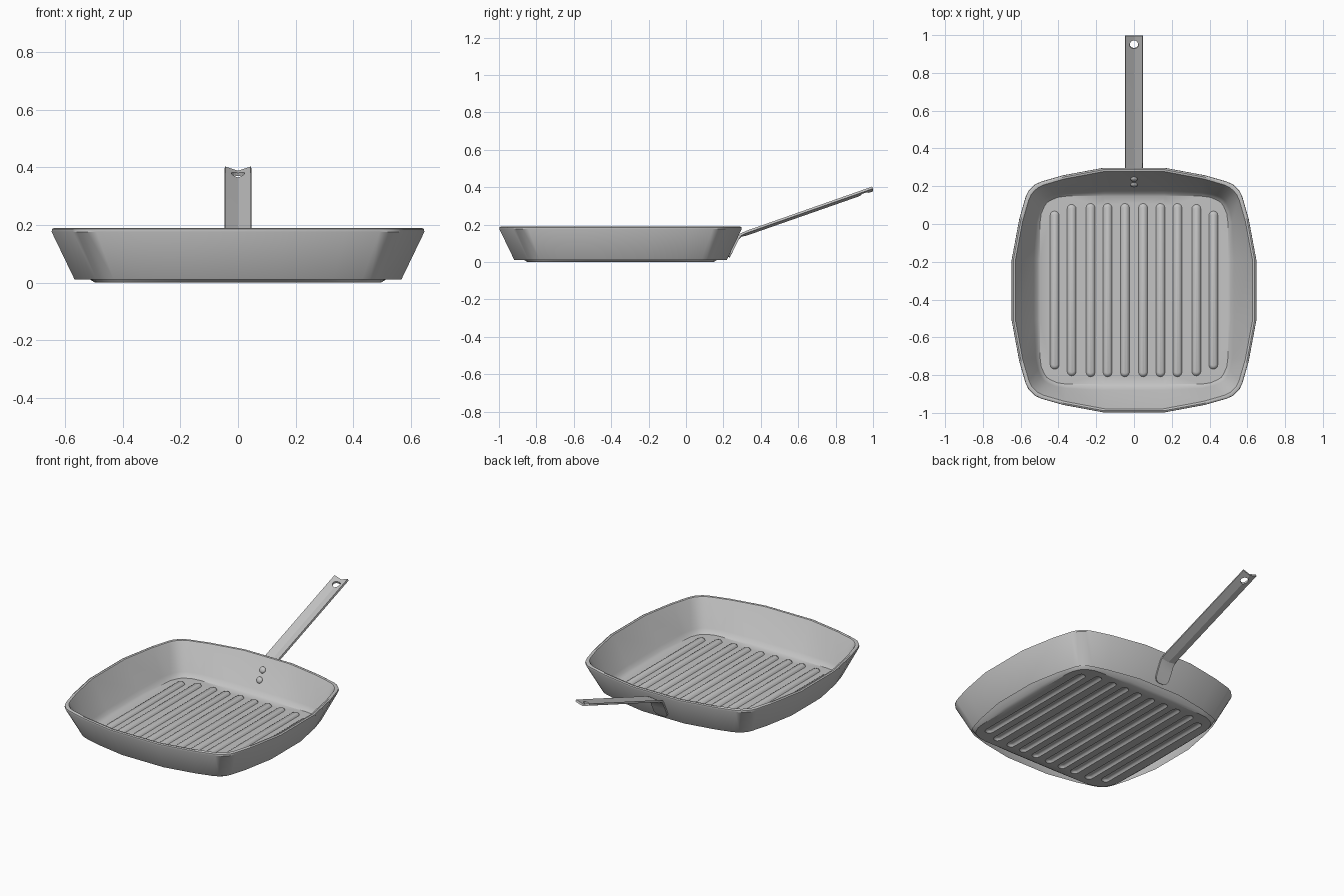
import bpy, bmesh, math
from mathutils import Vector

if "Cube" in bpy.data.objects:
    bpy.data.objects.remove(bpy.data.objects["Cube"], do_unlink=True)

CY = -0.35  # centre of the pan along y

iron = bpy.data.materials.new("grey_iron")
iron.use_nodes = True
iron.diffuse_color = (0.55, 0.55, 0.55, 1)
iron.node_tree.nodes["Principled BSDF"].inputs["Base Color"].default_value = iron.diffuse_color


def finish(bm, name, angle=35):
    mesh = bpy.data.meshes.new(name)
    bm.to_mesh(mesh)
    bm.free()
    ob = bpy.data.objects.new(name, mesh)
    bpy.context.collection.objects.link(ob)
    mesh.materials.append(iron)
    activate(ob)
    bpy.ops.object.shade_smooth_by_angle(angle=math.radians(angle))
    return ob


def activate(ob):
    bpy.ops.object.select_all(action='DESELECT')
    ob.select_set(True)
    bpy.context.view_layer.objects.active = ob


def full_outline(octant):
    """Mirror an eighth of the outline on the diagonal, then turn it four times."""
    pts = octant + [(y, x) for x, y in reversed(octant[:-1])]
    out = []
    for _ in range(4):
        out += pts
        pts = [(y, -x) for x, y in pts]
    return out


def ring(bm, pts, z, scale=1.0):
    return [bm.verts.new((x * scale, y * scale + CY, z)) for x, y in pts]


def bridge(bm, a, b):
    n = len(a)
    for i in range(n):
        bm.faces.new((a[i], a[(i + 1) % n], b[(i + 1) % n], b[i]))


def loop_edges(bm, loop):
    return [bm.edges.get((v, loop[i - 1])) or bm.edges.new((v, loop[i - 1]))
            for i, v in enumerate(loop)]


def capsule(x, y0, y1, r, n=6):
    pts = []
    for i in range(n + 1):
        a = math.pi * i / n
        pts.append((x + r * math.cos(a), y1 + r * math.sin(a)))
    for i in range(n + 1):
        a = math.pi * (1 + i / n)
        pts.append((x + r * math.cos(a), y0 + r * math.sin(a)))
    return pts


# Pan body: bulged outer skirt, rim, inner wall and ribbed floor as one sheet
bulged = full_outline([(0.16, 0.645), (0.375, 0.605), (0.49, 0.572), (0.522, 0.557), (0.54, 0.54)])
floor = full_outline([(0.16, 0.497), (0.36, 0.497), (0.405, 0.491), (0.44, 0.476), (0.462, 0.462)])


def blend(t, s):
    return [(s * a[0] * (1 - t) + b[0] * t, s * a[1] * (1 - t) + b[1] * t)
            for a, b in zip(bulged, floor)]


bm = bmesh.new()
rings = [ring(bm, bulged, 0.01, 0.88),
         ring(bm, bulged, 0.176, 1.004),
         ring(bm, bulged, 0.186, 1.002),
         ring(bm, bulged, 0.19, 0.99),
         ring(bm, bulged, 0.188, 0.974),
         ring(bm, bulged, 0.18, 0.966),
         ring(bm, blend(0.74, 0.966), 0.028),
         ring(bm, blend(0.88, 0.966), 0.009),
         ring(bm, floor, 0.0)]
for a, b in zip(rings, rings[1:]):
    bridge(bm, a, b)
edges = loop_edges(bm, rings[-1])

for x, top in ((0.048, 0.435), (0.14, 0.435), (0.23, 0.435), (0.33, 0.43), (0.42, 0.395)):
    for side in (-1, 1):
        loops = [ring(bm, capsule(side * x, -top, top, r), z)
                 for r, z in ((0.024, 0.0), (0.018, 0.009), (0.008, 0.013))]
        for a, b in zip(loops, loops[1:]):
            bridge(bm, a, b)
        bm.faces.new(loops[-1])
        edges += loop_edges(bm, loops[0])
bmesh.ops.triangle_fill(bm, edges=edges, use_beauty=True)
bmesh.ops.recalc_face_normals(bm, faces=bm.faces[:])
rim = max(bm.faces, key=lambda f: f.calc_center_median().z)
if rim.normal.z < 0:
    bmesh.ops.reverse_faces(bm, faces=bm.faces[:])
finish(bm, "pan_body")

# Handle: a V-shaped strip ending in a rounded tongue on the back wall
stations = [  # y, z, half width, groove depth
    (0.228, 0.027, 0.018, 0), (0.232, 0.034, 0.034, 0), (0.241, 0.05, 0.045, 0),
    (0.26, 0.09, 0.046, 0), (0.277, 0.125, 0.046, 0.002), (0.293, 0.147, 0.046, 0.007),
    (0.325, 0.162, 0.046, 0.014), (0.997, 0.398, 0.046, 0.015)]
bm = bmesh.new()
rows = [[bm.verts.new((-w, y, z)), bm.verts.new((0, y, z - d)), bm.verts.new((w, y, z))]
        for y, z, w, d in stations]
for a, b in zip(rows, rows[1:]):
    for i in range(2):
        bm.faces.new((a[i], a[i + 1], b[i + 1], b[i]))
handle = finish(bm, "handle", 15)
solid = handle.modifiers.new("thickness", 'SOLIDIFY')
solid.thickness = 0.012
solid.offset = 0

# Hanging hole
bpy.ops.mesh.primitive_cylinder_add(vertices=20, radius=0.023, depth=0.2,
                                    location=(0, 0.95, 0.375), rotation=(math.radians(19), 0, 0))
cutter = bpy.context.object
cutter.name = "hole_cutter"
cutter.hide_render = True
hole = handle.modifiers.new("hole", 'BOOLEAN')
hole.operation = 'DIFFERENCE'
hole.solver = 'EXACT'
hole.object = cutter
activate(handle)
for name in ("thickness", "hole"):
    bpy.ops.object.modifier_apply(modifier=name)
bpy.data.objects.remove(cutter, do_unlink=True)
bpy.ops.object.shade_smooth_by_angle(angle=math.radians(15))

# Rivets on the inside of the back wall
for name, y, z in (("upper_rivet", 0.238, 0.125), ("lower_rivet", 0.208, 0.075)):
    bm = bmesh.new()
    bmesh.ops.create_uvsphere(bm, u_segments=16, v_segments=10, radius=0.019)
    rivet = finish(bm, name)
    rivet.scale = (1, 1, 0.6)
    rivet.location = (0, y, z)
    rivet.rotation_euler = Vector((0, -0.86, 0.5)).to_track_quat('Z', 'Y').to_euler()
